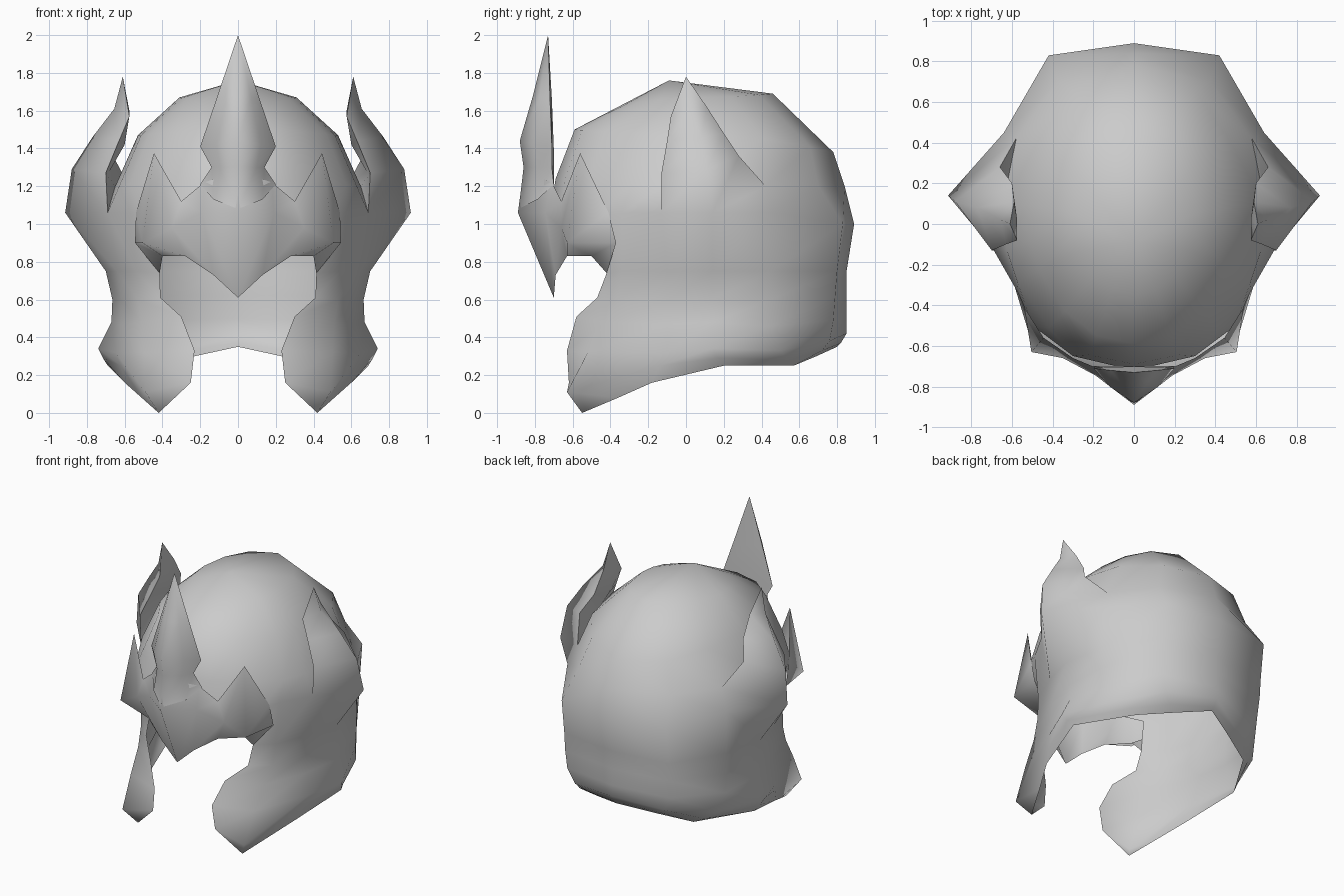
import bpy, bmesh, math
from mathutils import Vector

if "Cube" in bpy.data.objects:
    bpy.data.objects.remove(bpy.data.objects["Cube"])

steel = bpy.data.materials.new("grey steel")
steel.diffuse_color = (0.6, 0.6, 0.6, 1)
steel.use_nodes = True
steel.node_tree.nodes["Principled BSDF"].inputs["Base Color"].default_value = steel.diffuse_color


def skin(bm, rows, tip, closed=False):
    """Skin rows of points or existing vertices, optionally ending in a tip."""
    grid = [[p if isinstance(p, bmesh.types.BMVert) else bm.verts.new(p) for p in row] for row in rows]
    for lo, hi in zip(grid, grid[1:]):
        off = len(hi) - len(lo)          # rows align at their last point
        n = min(len(lo), len(hi))
        for i in range(n if closed else n - 1):
            j = (i + 1) % n
            a, b = max(off, 0), max(-off, 0)
            bm.faces.new((lo[b + i], lo[b + j], hi[a + j], hi[a + i]))
    if tip:
        t, top = bm.verts.new(tip), grid[-1]
        for i in range(len(top) if closed else len(top) - 1):
            bm.faces.new((top[i], top[(i + 1) % len(top)], t))
    return grid


def finish(name, bm, angle):
    """Turn normals outward, smooth, colour and mirror."""
    bmesh.ops.recalc_face_normals(bm, faces=bm.faces)
    mid = Vector((0, 0.1, 0.9))
    if sum(f.normal.dot(f.calc_center_median() - mid) * f.calc_area() for f in bm.faces) < 0:
        bmesh.ops.reverse_faces(bm, faces=bm.faces)
    me = bpy.data.meshes.new(name)
    bm.to_mesh(me)
    bm.free()
    me.materials.append(steel)
    ob = bpy.data.objects.new(name, me)
    bpy.context.collection.objects.link(ob)
    bpy.ops.object.select_all(action='DESELECT')
    ob.select_set(True)
    bpy.context.view_layer.objects.active = ob
    bpy.ops.object.shade_smooth_by_angle(angle=math.radians(angle))
    mod = ob.modifiers.new("mirror", 'MIRROR')
    mod.use_clip = True


def loft(name, rows, tip=None):
    bm = bmesh.new()
    skin(bm, rows, tip)
    finish(name, bm, 75)


# Cheek guards and neck: rows from the lower rim upward, face opening to back
rows = [
    [(.42, -.55, 0), (.60, -.18, .16), (.69, .20, .25), (.46, .57, .25), (.23, .69, .30), (0, .80, .35)],
    [(.25, -.62, .16), (.62, -.14, .25), (.715, .17, .29), (.53, .54, .28), (.29, .72, .33), (0, .82, .37)],
    [(.23, -.63, .33), (.65, -.10, .32), (.74, .14, .34), (.60, .50, .33), (.36, .76, .38), (0, .85, .42)],
    [(.30, -.58, .51), (.62, -.10, .47), (.67, .14, .48), (.63, .45, .46), (.41, .78, .49), (0, .85, .50)],
    [(.41, -.47, .61), (.62, -.10, .60), (.665, .14, .60), (.64, .45, .60), (.42, .79, .62), (0, .85, .62)],
    [(.415, -.42, .74), (.64, -.10, .75), (.70, .14, .75), (.64, .45, .75), (.42, .80, .75), (0, .85, .75)],
    [(.50, -.50, 1.03), (.69, -.13, 1.06), (.915, .14, 1.06), (.64, .45, 1.06), (.42, .83, 1.0), (0, .89, 1.0)],
]
# Flared outer edge of the cheek guards
flare = [(.51, -.36, .08), (.49, -.63, .11), (.50, -.52, .32), (.51, -.42, .48),
         (.53, -.36, .60), (.54, -.34, .75), (.57, -.34, 1.06)]
for r, p in zip(rows, flare):
    r.insert(1, p)
rows[-1] = [(0, -.72, 1.06), (.30, -.65, 1.09)] + rows[-1]

# Dome: egg-shaped rings (front y, front z, back y, back z, half width, side z)
angles = [0, 20, 40, 62, 75, 90, 117, 145, 180]
for fy, fz, by, bz, w, sz in [(-.69, 1.24, .84, 1.2, .65, 1.2),
                              (-.59, 1.50, .78, 1.38, .53, 1.47),
                              (-.35, 1.625, .46, 1.69, .31, 1.67)]:
    ring = []
    for a in angles:
        c, s = math.cos(math.radians(a)), math.sin(math.radians(a))
        end = fz if c > 0 else bz
        ring.append((w * s if 0 < a < 180 else 0,
                     (fy + by) / 2 - c * (by - fy) / 2,
                     sz + (end - sz) * c * c))
    rows.append(ring)
bm = bmesh.new()
grid = skin(bm, rows, (0, -.09, 1.76))

# Curved side horns growing out of the shell: front, outer, back, inner
c1, d1, e1 = grid[6][4:7]
c2, d2, e2 = grid[7][4:7]
hole = [f for f in bm.faces if d1 in f.verts and d2 in f.verts]
bmesh.ops.delete(bm, geom=hole, context='FACES_KEEP_BOUNDARY')
bm.faces.new((c1, d2, c2))
bm.faces.new((d1, e1, e2))
skin(bm, [
    [c1, d1, e2, d2],
    [(.70, -.13, 1.27), (.88, .11, 1.29), (.66, .28, 1.36), (.68, .06, 1.28)],
    [(.63, -.10, 1.44), (.77, .08, 1.46), (.60, .20, 1.48), (.60, .04, 1.42)],
    [(.575, -.08, 1.57), (.655, .02, 1.61), (.59, .11, 1.62), (.575, .02, 1.60)],
], (.61, 0, 1.78), closed=True)
finish("helmet_shell_with_horns", bm, 110)

# Brow band with pointed nose guard and a small spike at each temple
loft("brow_band", [
    [(0, -.70, .61), (.13, -.69, .73), (.28, -.63, .83), (.40, -.50, .83), (.415, -.42, .74)],
    [(0, -.89, 1.06), (.19, -.745, 1.06), (.35, -.66, .98), (.505, -.63, .90), (.545, -.37, .90)],
    [(0, -.86, 1.28), (.18, -.71, 1.22), (.30, -.66, 1.12), (.445, -.56, 1.375), (.54, -.41, 1.06)],
])

# Tall front crest: ridge, shoulder, edge, back
loft("front_crest", [
    [(0, -.885, 1.08), (.13, -.785, 1.13), (.20, -.70, 1.21), (0, -.70, 1.21)],
    [(0, -.86, 1.30), (.10, -.79, 1.30), (.14, -.71, 1.30), (0, -.70, 1.30)],
    [(0, -.88, 1.44), (.12, -.80, 1.42), (.20, -.71, 1.41), (0, -.70, 1.40)],
    [(0, -.81, 1.68), (.07, -.775, 1.67), (.115, -.72, 1.66), (0, -.71, 1.66)],
], tip=(0, -.73, 2.0))
